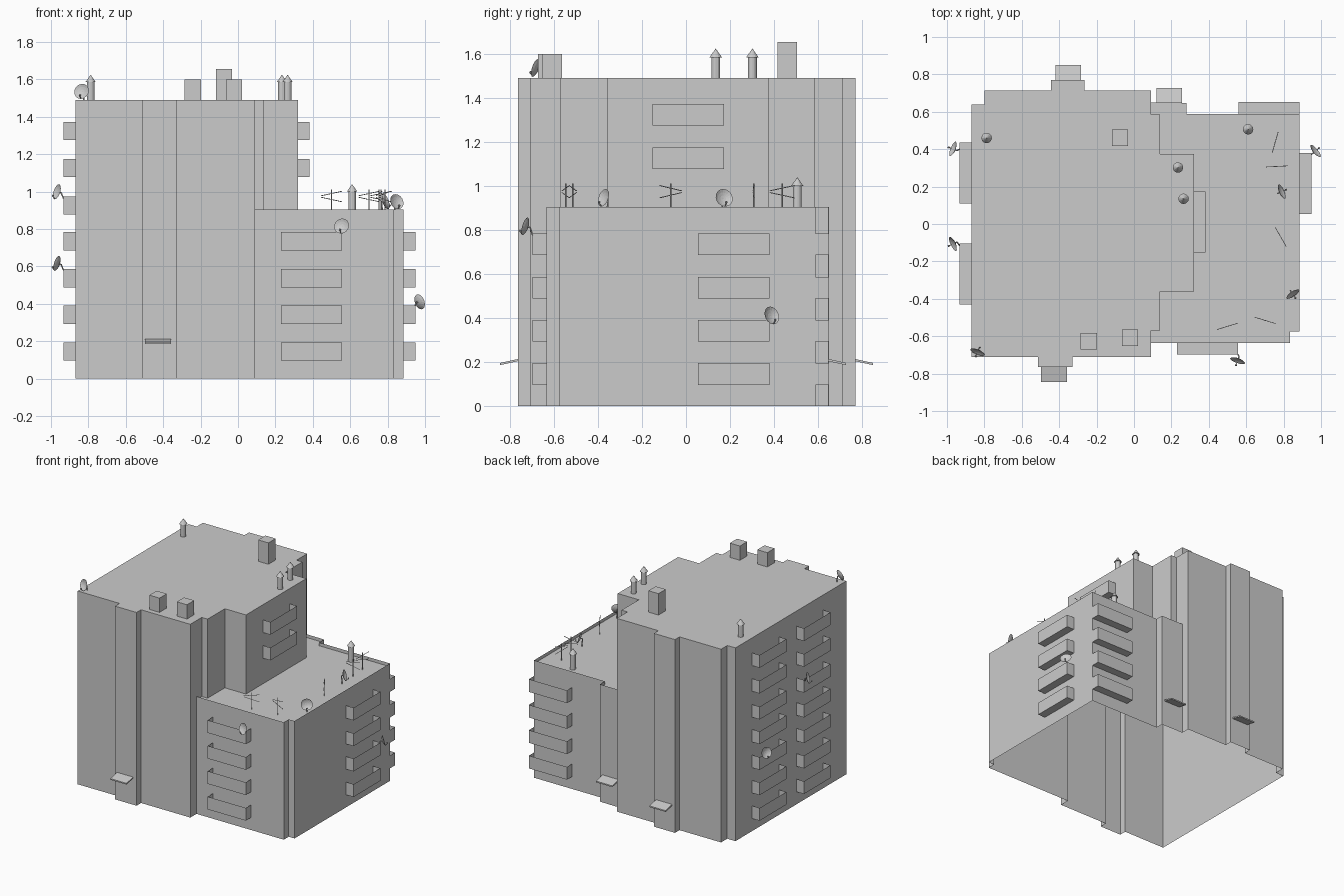
import bpy, bmesh, math
from mathutils import Vector, Matrix

if "Cube" in bpy.data.objects:
    bpy.data.objects.remove(bpy.data.objects["Cube"])

H, ROOF, PARAPET = 1.49, 0.88, 0.905


def finish(bm, name, smooth=False):
    me = bpy.data.meshes.new(name)
    bm.to_mesh(me)
    bm.free()
    ob = bpy.data.objects.new(name, me)
    bpy.context.collection.objects.link(ob)
    if smooth:
        for p in me.polygons:
            p.use_smooth = True
    return ob


def wall(bm, path, z0, z1):
    """Thin upright wall along a counter-clockwise path."""
    for (ax, ay), (bx, by) in zip(path, path[1:]):
        bm.faces.new([bm.verts.new(v) for v in
                      ((ax, ay, z0), (bx, by, z0), (bx, by, z1), (ax, ay, z1))])


def slab(bm, path, z):
    bm.faces.new([bm.verts.new((x, y, z)) for x, y in path])


def rod(bm, a, b, r, seg=6):
    a, b = Vector(a), Vector(b)
    d = b - a
    m = Matrix.Translation((a + b) / 2) @ d.to_track_quat('Z', 'Y').to_matrix().to_4x4()
    bmesh.ops.create_cone(bm, cap_ends=True, segments=seg, radius1=r, radius2=r,
                          depth=d.length, matrix=m)


def box(bm, x0, x1, y0, y1, z0, z1):
    m = Matrix.Translation(((x0 + x1) / 2, (y0 + y1) / 2, (z0 + z1) / 2)) @ \
        Matrix.Diagonal((x1 - x0, y1 - y0, z1 - z0, 1))
    bmesh.ops.create_cube(bm, size=1, matrix=m)


# Footprints: tall outer walls, tall walls above the wing, low wing
tall = [(.09, .65), (.09, .715), (-.265, .715), (-.265, .77), (-.445, .77), (-.445, .715),
        (-.8, .715), (-.8, .64), (-.87, .64), (-.87, -.71), (-.513, -.71), (-.513, -.765),
        (-.33, -.765), (-.33, -.71), (.09, -.71), (.09, -.635)]
inner = [(.09, -.635), (.09, -.57), (.14, -.57), (.14, -.36), (.32, -.36), (.32, .375),
         (.14, .375), (.14, .585), (.09, .585), (.09, .65)]
wing = [(.09, -.635), (.835, -.635), (.835, -.575), (.885, -.575), (.885, .588),
        (.28, .588), (.28, .648), (.09, .65)]

bm = bmesh.new()
wall(bm, tall, 0, H)
wall(bm, inner, ROOF, H)
slab(bm, tall + inner[1:-1], H)
bmesh.ops.remove_doubles(bm, verts=bm.verts, dist=1e-4)
finish(bm, "tall_block")

bm = bmesh.new()
wall(bm, wing, 0, PARAPET)
slab(bm, wing + inner[-2:0:-1], ROOF)
finish(bm, "low_wing")

# Balconies: open-topped trays in columns (x, y, turn, floors)
floors = [.096, .293, .488, .686, .877, 1.077, 1.275]
columns = [("left_back", -.87, .273, -90, floors), ("left_front", -.87, -.267, -90, floors),
           ("tall_right", .32, .01, 90, floors[5:]), ("wing_right", .885, .217, 90, floors[:4]),
           ("wing_front", .393, -.635, 0, floors[:4]), ("wing_back", .722, .588, 180, floors[:4])]
w, d = .1625, .063
for name, x, y, turn, levels in columns:
    bm = bmesh.new()
    path = [(-w, 0), (-w, -d), (w, -d), (w, 0)]
    for z in levels:
        wall(bm, path, z, z + .098)
        slab(bm, path[::-1], z)
    bmesh.ops.remove_doubles(bm, verts=bm.verts, dist=1e-4)
    bm.transform(Matrix.Translation((x, y, 0)) @ Matrix.Rotation(math.radians(turn), 4, 'Z'))
    finish(bm, "balconies_" + name)

# Sloping door canopies
for i, (x, y, s) in enumerate([(-.428, -.765, -1), (-.352, .77, 1), (.188, .648, 1)]):
    bm = bmesh.new()
    box(bm, x - .069, x + .069, min(y, y + s * .08), max(y, y + s * .08), .203, .213)
    for v in bm.verts:
        v.co.z -= abs(v.co.y - y) * .22
    finish(bm, f"door_canopy_{i + 1}")

# Square roof shafts
for i, (x, y, top) in enumerate([(-.075, .46, 1.655), (-.242, -.628, 1.6), (-.022, -.608, 1.6)]):
    bm = bmesh.new()
    box(bm, x - .043, x + .043, y - .044, y + .044, H, top)
    finish(bm, f"roof_shaft_{i + 1}")

# Round vents with conical caps
for i, (x, y, z0, z1) in enumerate([(-.788, .46, H, 1.585), (.235, .302, H, 1.585),
                                    (.265, .135, H, 1.585), (.61, .506, ROOF, 1.0)]):
    bm = bmesh.new()
    rod(bm, (x, y, z0), (x, y, z1), .02, 12)
    bmesh.ops.create_cone(bm, cap_ends=True, segments=12, radius1=.028, radius2=0,
                          depth=.04, matrix=Matrix.Translation((x, y, z1 + .02)))
    finish(bm, f"roof_vent_{i + 1}")


# Satellite dishes: shallow bowl, feed arm and mount
def dish(name, pos, facing, mount):
    bm = bmesh.new()
    n = Vector((*facing, .3)).normalized()
    q = n.to_track_quat('Z', 'Y')
    c, R, seg = Vector(pos), .042, 16
    rings = []
    for k in (1, 2, 3):
        r = R * k / 3
        h = .013 * (k / 3) ** 2 - .009
        rings.append([bm.verts.new(c + q @ Vector((r * math.cos(a), r * math.sin(a), h)))
                      for a in (2 * math.pi * j / seg for j in range(seg))])
    mid = bm.verts.new(c + n * -.009)
    for j in range(seg):
        k = (j + 1) % seg
        bm.faces.new((mid, rings[0][j], rings[0][k]))
        for a, b in zip(rings, rings[1:]):
            bm.faces.new((a[j], b[j], b[k], a[k]))
    low = c + q @ Vector((0, -.04, .003))
    tip = c + n * .032 - Vector((0, 0, .03))
    rod(bm, low, tip, .0022)
    rod(bm, tip, tip + (c - tip) * .2, .005, 8)
    back = c - n * .009
    m = Vector(mount)
    knee = Vector((back.x - n.x * .012, back.y - n.y * .012, back.z))
    rod(bm, back, knee, .004)
    rod(bm, knee, m, .004)
    finish(bm, name, False)


dish("dish_left_back", (-.965, .4, .615), (-.93, .37), (-.933, .4, .58))
dish("dish_left_front", (-.965, -.105, .998), (-.9, -.43), (-.933, -.115, .965))
dish("dish_tall_roof", (-.835, -.682, 1.535), (-.37, -.93), (-.825, -.66, H))
dish("dish_wing_front", (.555, -.728, .815), (-.33, -.94), (.555, -.697, .775))
dish("dish_wing_right", (.968, .388, .41), (.77, .64), (.945, .37, .385))
dish("dish_wing_roof_back", (.787, .172, .945), (.9, .4), (.772, .165, ROOF))
dish("dish_wing_roof_front", (.847, -.372, .945), (.55, -.83), (.838, -.358, ROOF))

# Aerials: thin mast with two tilted bars (x, y, heading in degrees)
for i, (x, y, a) in enumerate([(.755, .437, 74), (.765, .308, 3), (.785, -.07, -60),
                               (.5, -.547, 17), (.7, -.515, -17)]):
    bm = bmesh.new()
    rod(bm, (x, y, ROOF), (x, y, 1.012), .003)
    u = Vector((math.cos(math.radians(a)), math.sin(math.radians(a)), 0)) * .058
    for z, tilt in ((.99, .012), (.958, -.012)):
        e = u + Vector((0, 0, tilt))
        p = Vector((x, y, z))
        rod(bm, p - e, p + e, .002)
    finish(bm, f"aerial_{i + 1}")
